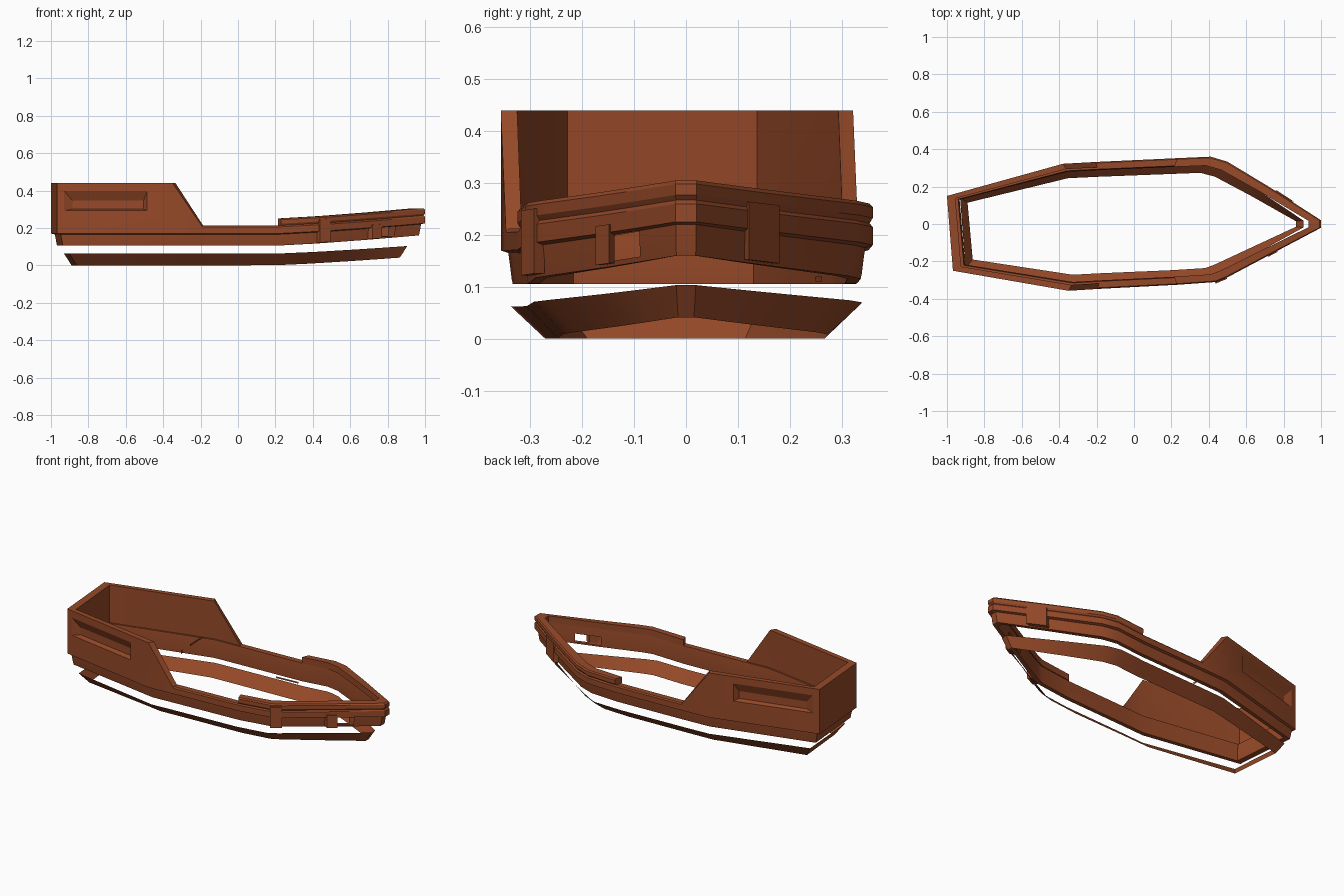
import bpy, bmesh, math
from mathutils import Vector

if "Cube" in bpy.data.objects:
    bpy.data.objects.remove(bpy.data.objects["Cube"])

wood = bpy.data.materials.new("reddish brown wood")
wood.diffuse_color = (0.30, 0.066, 0.021, 1)
wood.use_nodes = True
wood.node_tree.nodes["Principled BSDF"].inputs["Base Color"].default_value = wood.diffuse_color

# Plan outline of the hull, from the stern round the starboard side, bow and port side
PLAN = [(-.968, -.25), (-.35, -.357), (-.19, -.347), (.23, -.325), (.44, -.31), (.5, -.285),
        (.72, -.168), (.86, -.094), (1, -.02), (1, .02), (.86, .11), (.72, .20),
        (.5, .333), (.41, .36), (.23, .352), (-.2, .332), (-.38, .322), (-1, .15)]
N = len(PLAN)


def sheer(x):
    """Rise of the hull towards the bow."""
    return .055 * max(0, (x - .2) / .8) ** 1.25


def inset(i, d, z):
    x, y = PLAN[i % N]
    return Vector((x * (1 - 1.5 * d), y * (1 - d / .34), z + sheer(x)))


def finish(name, bm):
    bmesh.ops.remove_doubles(bm, verts=bm.verts, dist=1e-5)
    bmesh.ops.recalc_face_normals(bm, faces=bm.faces)
    me = bpy.data.meshes.new(name)
    bm.to_mesh(me)
    bm.free()
    me.materials.append(wood)
    ob = bpy.data.objects.new(name, me)
    bpy.context.collection.objects.link(ob)
    bpy.ops.object.select_all(action='DESELECT')
    ob.select_set(True)
    bpy.context.view_layer.objects.active = ob
    bpy.ops.object.shade_smooth_by_angle(angle=math.radians(20))
    return ob


def quad(bm, *pts):
    return bm.faces.new([bm.verts.new(p) for p in pts])


def band(name, profile, first, count, holes=()):
    """Sweep a closed (inset, height) profile along part of the outline."""
    bm = bmesh.new()
    m = len(profile)
    for s in range(first, first + count):
        for k in range(m):
            if (s % N, k) in holes:
                continue
            a, b = profile[k], profile[(k + 1) % m]
            quad(bm, inset(s, *a), inset(s + 1, *a), inset(s + 1, *b), inset(s, *b))
    if count < N:
        for s in (first, first + count):
            quad(bm, *[inset(s, *p) for p in profile])
    return finish(name, bm)


# Lower hull: thin flared strip
bm = bmesh.new()
low = []
for sx, sy, z, rise in ((.865, .76, 0, .75), (.905, .945, .062, .75)):
    low.append([Vector((x * sx - .025 * (x < 0), y * sy, z + rise * sheer(x))) for x, y in PLAN])
for i in range(N):
    j = (i + 1) % N
    quad(bm, low[0][i], low[0][j], low[1][j], low[1][i])
finish("lower_hull", bm)

# Upper hull with rubbing strake and one opening in the starboard bow
upper = [(.022, .105), (.02, .115), (.014, .165), (0, .17), (0, .205), (.006, .212),
         (.04, .212), (.045, .165), (.045, .115), (.045, .105)]
band("upper_hull", upper, 0, N, holes={(6, 1), (6, 7)})

# Raised rail round the bow
band("bow_rail", [(.006, .212), (0, .222), (0, .243), (.006, .25), (.045, .25), (.045, .212)], 3, 11)

# Aft bulwark: tall wall round the stern with slotted recesses on both sides
bm = bmesh.new()
T = .03


def wall(i, d, v):
    return inset(i, d, .205 + .235 * v)


def outer(i, u, v, d):
    return wall(i, d, v).lerp(wall(i + 1, d, v), u)


def recess(i, flip):
    us = lambda a, b: (1 - b, 1 - a) if flip else (a, b)
    rects = [((0, 1), (0, 1), 0), (us(.06, .78), (.37, .82), 0),
             (us(.08, .72), (.41, .60), .024)]
    loops = []
    for (u0, u1), (v0, v1), d in rects:
        loops.append([outer(i, u, v, d) for u, v in ((u0, v0), (u1, v0), (u1, v1), (u0, v1))])
    for a, b in zip(loops, loops[1:]):
        for k in range(4):
            quad(bm, a[k], a[(k + 1) % 4], b[(k + 1) % 4], b[k])
    quad(bm, *loops[-1])


recess(0, False)
recess(N - 2, True)
quad(bm, wall(N - 1, 0, 0), wall(N, 0, 0), wall(N, 0, 1), wall(N - 1, 0, 1))
for i in (N - 2, N - 1, N):
    quad(bm, wall(i, T, 0), wall(i + 1, T, 0), wall(i + 1, T, 1), wall(i, T, 1))
    quad(bm, wall(i, 0, 1), wall(i + 1, 0, 1), wall(i + 1, T, 1), wall(i, T, 1))
# sloping forward ends
for hi, lo in ((1, 2), (N - 2, N - 3)):
    for d in (0, T):
        bm.faces.new([bm.verts.new(p) for p in (wall(hi, d, 0), wall(lo, d, 0), wall(hi, d, 1))])
    quad(bm, wall(hi, 0, 1), wall(lo, 0, 0), wall(lo, T, 0), wall(hi, T, 1))
finish("aft_bulwark", bm)


# Straps lying on the outside of the hull
def strap(name, i, u0, u1, z0, z1):
    bm = bmesh.new()
    def p(u, d, z):
        return inset(i, d, z).lerp(inset(i + 1, d, z), u)
    c = [[p(u, d, z) for u, z in ((u0, z0), (u1, z0), (u1, z1), (u0, z1))] for d in (-.006, .018)]
    for k in range(4):
        quad(bm, c[0][k], c[0][(k + 1) % 4], c[1][(k + 1) % 4], c[1][k])
    quad(bm, *c[0])
    quad(bm, *c[1])
    finish(name, bm)


strap("starboard_strap", 4, -.1, .9, .11, .235)
strap("starboard_bow_strap", 6, -.05, .3, .11, .185)
strap("port_bow_strap", 10, .1, .75, .11, .222)


# Small loose slivers inside the hull
def sliver(name, a, b, h):
    bm = bmesh.new()
    a, b, up = Vector(a), Vector(b), Vector((0, 0, h))
    quad(bm, a, b, b + up, a + up)
    finish(name, bm)


sliver("aft_sliver", (-.37, .19, .255), (-.365, .06, .255), .012)
sliver("centre_sliver", (-.37, 0, .24), (-.365, -.025, .24), .02)
sliver("side_sliver", (.08, .25, .11), (.22, .262, .11), .01)
